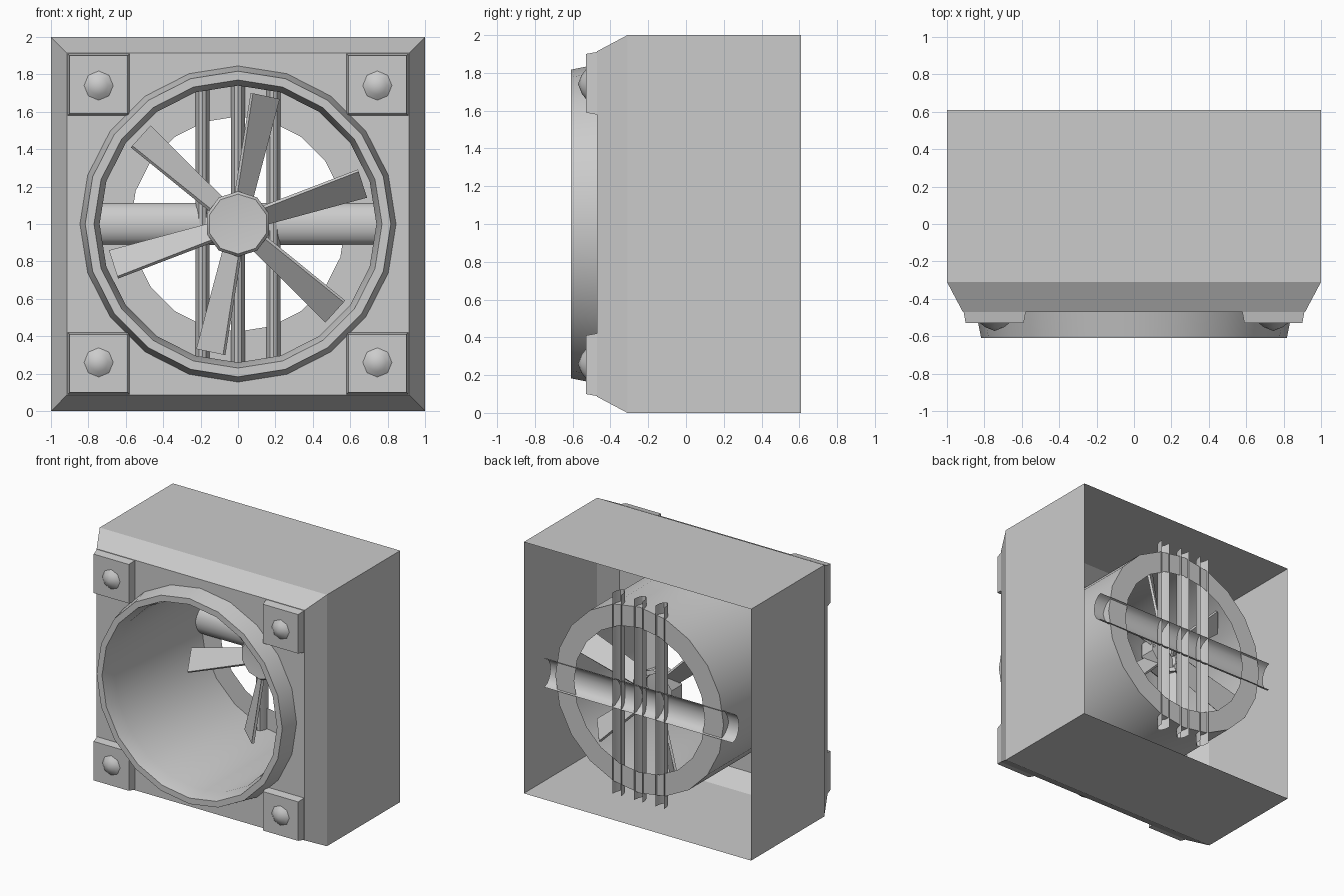
import bpy, bmesh, math
from mathutils import Matrix, Vector

if "Cube" in bpy.data.objects:
    bpy.data.objects.remove(bpy.data.objects["Cube"])

gray = bpy.data.materials.new("gray metal")
gray.diffuse_color = (0.6, 0.6, 0.6, 1)
gray.use_nodes = True
gray.node_tree.nodes["Principled BSDF"].inputs["Base Color"].default_value = gray.diffuse_color
CZ = 1.0  # height of the fan axis


def finish(name, bm, smooth=True, normals=False):
    if normals:
        bmesh.ops.recalc_face_normals(bm, faces=bm.faces)
    me = bpy.data.meshes.new(name)
    bm.to_mesh(me)
    bm.free()
    me.materials.append(gray)
    ob = bpy.data.objects.new(name, me)
    bpy.context.collection.objects.link(ob)
    if smooth:
        bpy.ops.object.select_all(action='DESELECT')
        ob.select_set(True)
        bpy.context.view_layer.objects.active = ob
        bpy.ops.object.shade_smooth_by_angle(angle=math.radians(30))
    return ob


def ring(bm, r, y, n, cx=0, cz=CZ, start=0):
    return [bm.verts.new((cx + r * math.cos(start + 2 * math.pi * i / n), y,
                          cz + r * math.sin(start + 2 * math.pi * i / n))) for i in range(n)]


def skin(bm, a, b):
    n = len(a)
    for i in range(n):
        bm.faces.new((a[i], a[(i + 1) % n], b[(i + 1) % n], b[i]))


def lathe(name, profile, n, tip=None, cx=0, cz=CZ, start=0):
    """Revolve (radius, y) pairs about a front-to-back axis, with an optional end point."""
    bm = bmesh.new()
    rings = [ring(bm, r, y, n, cx, cz, start) for r, y in profile]
    for a, b in zip(rings, rings[1:]):
        skin(bm, a, b)
    if tip is not None:
        t = bm.verts.new((cx, tip, cz))
        last = rings[-1]
        for i in range(n):
            bm.faces.new((last[i], last[(i + 1) % n], t))
    return finish(name, bm)


# Housing: open at the back, chamfered at the front, round hole in the front plate
bm = bmesh.new()
squares = []
for h, y in ((1, 0.61), (1, -0.31), (0.915, -0.47)):
    squares.append(ring(bm, h * math.sqrt(2), y, 4, start=math.pi / 4))
for a, b in zip(squares, squares[1:]):
    skin(bm, a, b)
hole = ring(bm, 0.78, -0.47, 20)
for q in range(4):
    # each side of the square spans a quarter of the hole
    c0, c1 = squares[2][q - 1], squares[2][q]
    mid = q * 5
    arc = [hole[(mid + k) % 20] for k in range(-2, 4)]
    for k in range(5):
        corner = c0 if k < 2 else c1
        bm.faces.new((corner, arc[k + 1], arc[k]))
    bm.faces.new((c0, c1, arc[2]))
finish("housing", bm, smooth=False, normals=True)

# Duct: flared front lip, long tube and flat back flange
lathe("duct", [(0.845, -0.47), (0.817, -0.61), (0.77, -0.61), (0.74, -0.5),
               (0.74, 0.585), (0.575, 0.585)], 20)

# Corner pads with pointed bolts
for sx in (-1, 1):
    for sz in (-1, 1):
        bm = bmesh.new()
        s2 = math.sqrt(2)
        px, pz = sx * 0.745, CZ + sz * 0.745
        base = ring(bm, 0.167 * s2, -0.465, 4, px, pz, math.pi / 4)
        top = ring(bm, 0.155 * s2, -0.53, 4, px, pz, math.pi / 4)
        skin(bm, base, top)
        bm.faces.new(top)
        finish("corner_pad", bm, smooth=False, normals=True)
        lathe("bolt", [(0.078, -0.53), (0.05, -0.552)], 8, -0.572, px, CZ + sz * 0.74)

# Hub: open behind, slightly dished in front
lathe("hub", [(0.175, 0.42), (0.175, 0.29), (0.16, 0.27)], 10, 0.285, start=math.pi / 2)

# Six pitched blades, wider toward the tip
for i in range(6):
    bm = bmesh.new()
    sections = []
    for r, w, pitch in ((0.12, 0.066, 50), (0.7, 0.093, 38)):
        p = math.radians(pitch)
        across = Vector((0, -math.sin(p), math.cos(p)))
        normal = Vector((0, math.cos(p), math.sin(p)))
        mid = Vector((r, 0.35, 0))
        sections.append([bm.verts.new(mid + across * w * a + normal * 0.01 * b)
                         for a, b in ((-1, -1), (1, -1), (1, 1), (-1, 1))])
    skin(bm, *sections)
    bm.faces.new(sections[0])
    bm.faces.new(sections[1])
    turn = Matrix.Translation((0, 0, CZ)) @ Matrix.Rotation(-math.radians(18 + 60 * i), 4, 'Y')
    bmesh.ops.transform(bm, matrix=turn, verts=bm.verts)
    finish("blade", bm, smooth=False, normals=True)


# Rear guard bars: half-round channels, open toward the back
def channel(name, half_w, depth, half_len, offset, vertical, n):
    bm = bmesh.new()
    ends = []
    for s in (-half_len, half_len):
        row = []
        for k in range(n + 1):
            t = math.pi * k / n
            w, y = offset + half_w * math.cos(t), 0.6 - depth * math.sin(t)
            row.append(bm.verts.new((w, y, CZ + s) if vertical else (s, y, CZ + w)))
        ends.append(row)
    for k in range(n):
        bm.faces.new((ends[0][k], ends[0][k + 1], ends[1][k + 1], ends[1][k]))
    bm.normal_update()
    if sum(f.normal.y for f in bm.faces) > 0:
        bmesh.ops.reverse_faces(bm, faces=bm.faces)
    finish(name, bm)


channel("cross_bar", 0.113, 0.08, 0.83, 0, False, 8)
for x in (-0.19, 0, 0.19):
    channel("upright_bar", 0.038, 0.09, 0.8, x, True, 6)
